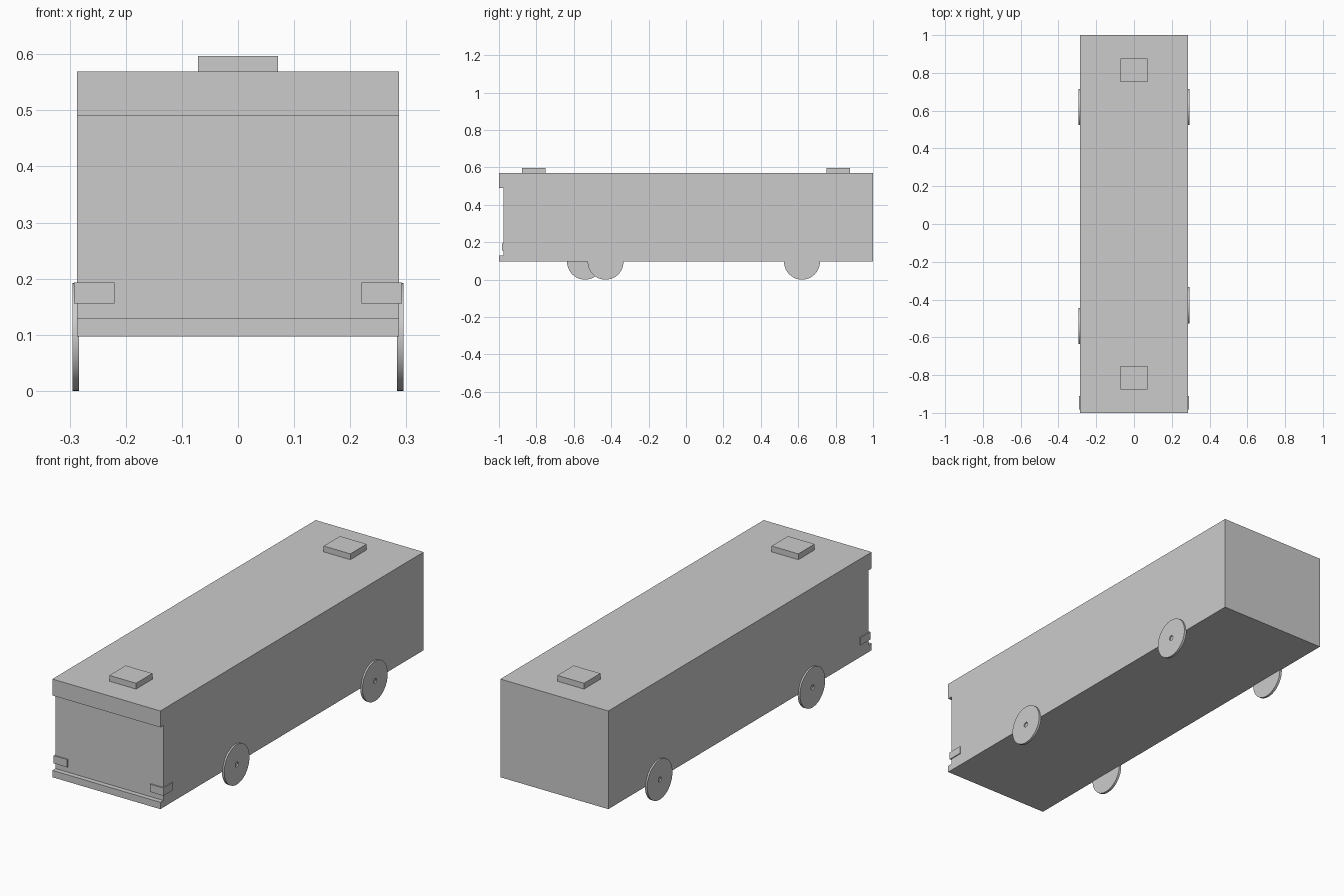
import bpy, bmesh, math
from mathutils import Matrix, Vector

cube = bpy.data.objects.get("Cube")
if cube:
    bpy.data.objects.remove(cube, do_unlink=True)

GREY = (0.6, 0.6, 0.6, 1)
mat = bpy.data.materials.new("plain_grey")
mat.use_nodes = True
mat.diffuse_color = GREY
mat.node_tree.nodes["Principled BSDF"].inputs["Base Color"].default_value = GREY


def make_object(name, bm):
    bmesh.ops.recalc_face_normals(bm, faces=bm.faces)
    mesh = bpy.data.meshes.new(name)
    bm.to_mesh(mesh)
    bm.free()
    mesh.materials.append(mat)
    obj = bpy.data.objects.new(name, mesh)
    bpy.context.collection.objects.link(obj)
    return obj


def box(name, low, high):
    low, high = Vector(low), Vector(high)
    bm = bmesh.new()
    bmesh.ops.create_cube(bm, size=1, matrix=Matrix.Translation((low + high) / 2)
                          @ Matrix.Diagonal((high - low).to_4d()))
    return make_object(name, bm)


def wheel(name, side, y):
    # Thin disc with a small recessed hub, spun around the axle
    profile = [(0.0, 0.283), (RADIUS, 0.283), (RADIUS, 0.295),
               (HUB, 0.295), (HUB, 0.289), (0.0, 0.289)]
    bm = bmesh.new()
    verts = [bm.verts.new((side * x, y, RADIUS + r)) for r, x in profile]
    edges = [bm.edges.new(pair) for pair in zip(verts, verts[1:])]
    bmesh.ops.spin(bm, geom=verts + edges, cent=(0, y, RADIUS), axis=(1, 0, 0),
                   angle=math.tau, steps=48)
    bmesh.ops.remove_doubles(bm, verts=bm.verts, dist=1e-5)
    obj = make_object(name, bm)
    bpy.ops.object.select_all(action="DESELECT")
    obj.select_set(True)
    bpy.context.view_layer.objects.active = obj
    bpy.ops.object.shade_smooth_by_angle(angle=math.radians(40))


HALF = 0.287
BOTTOM, TOP = 0.097, 0.569
RECESS = -0.977
RADIUS, HUB = 0.096, 0.012

# Body: side profile with a recessed front, extruded across the width
outline = [(-1, BOTTOM), (1, BOTTOM), (1, TOP), (-1, TOP),
           (-1, 0.49), (RECESS, 0.49), (RECESS, 0.13), (-1, 0.13)]
bm = bmesh.new()
side_face = bm.faces.new([bm.verts.new((-HALF, y, z)) for y, z in outline])
new = bmesh.ops.extrude_face_region(bm, geom=[side_face])["geom"]
bmesh.ops.translate(bm, vec=(2 * HALF, 0, 0),
                    verts=[v for v in new if isinstance(v, bmesh.types.BMVert)])
if not side_face.is_valid or len(bm.faces) < len(outline) + 2:
    bm.faces.new([v for v in bm.verts if v.co.x < 0])
make_object("body", bm)

# Roof hatches
for label, y in (("front", -0.814), ("rear", 0.814)):
    box(label + "_roof_hatch", (-0.071, y - 0.062, TOP), (0.071, y + 0.062, 0.597))

# Corner lamps and wheels; the two front wheels are staggered
for label, side, front_y in (("left", 1, -0.43), ("right", -1, -0.54)):
    inner, outer = sorted((side * 0.22, side * 0.292))
    box(label + "_headlamp", (inner, -0.983, 0.156), (outer, -0.91, 0.193))
    wheel(label + "_front_wheel", side, front_y)
    wheel(label + "_rear_wheel", side, 0.62)
